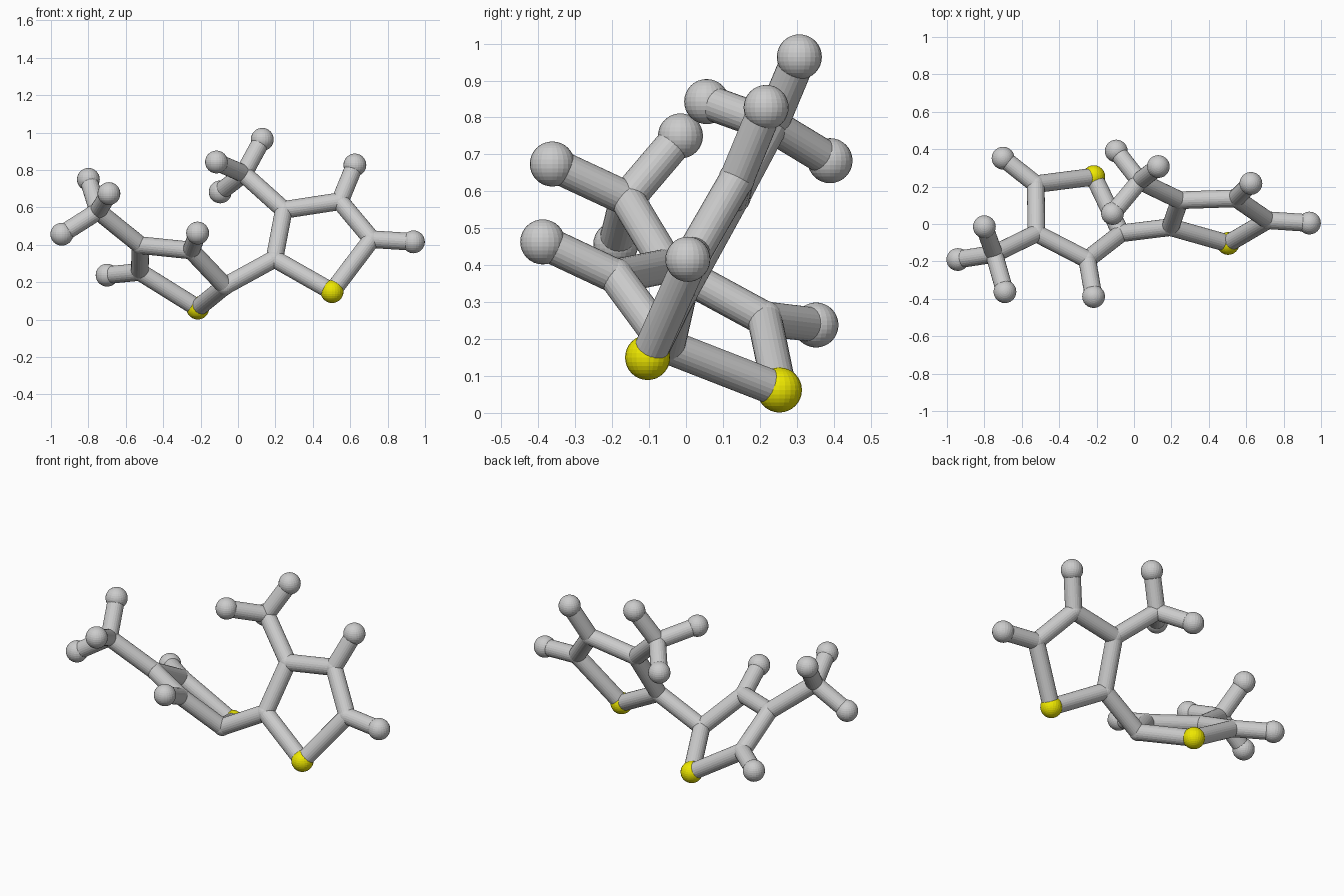
import bpy
from mathutils import Vector

if "Cube" in bpy.data.objects:
    bpy.data.objects.remove(bpy.data.objects["Cube"])

BALL, JOINT, ROD = 0.061, 0.049, 0.047

# Joint positions: two five-sided rings, each with a three-pronged branch
P = {
    "S1": (-.215, .253, .062), "A1": (-.07, -.05, .18), "B1": (-.25, -.19, .37),
    "C1": (-.522, -.05, .398), "D1": (-.525, .213, .255), "M1": (-.748, -.16, .58),
    "HB1": (-.216, -.388, .463), "HD1": (-.70, .352, .238),
    "HM1a": (-.80, -.015, .75), "HM1b": (-.942, -.19, .457), "HM1c": (-.69, -.362, .674),
    "S2": (.503, -.104, .15), "A2": (.195, -.017, .325), "B2": (.245, .127, .587),
    "C2": (.545, .137, .633), "D2": (.715, .02, .43), "M2": (.03, .23, .78),
    "HC2": (.625, .217, .827), "HD2": (.938, .005, .416),
    "HM2a": (.13, .307, .964), "HM2b": (-.115, .056, .843), "HM2c": (-.095, .39, .683),
}
RODS = """S1-A1 A1-B1 B1-C1 C1-D1 D1-S1 C1-M1 B1-HB1 D1-HD1 M1-HM1a M1-HM1b M1-HM1c
A1-A2 S2-A2 A2-B2 B2-C2 C2-D2 D2-S2 B2-M2 C2-HC2 D2-HD2 M2-HM2a M2-HM2b M2-HM2c""".split()

yellow = bpy.data.materials.new("yellow")
yellow.diffuse_color = (0.85, 0.8, 0.0, 1)
yellow.use_nodes = True
yellow.node_tree.nodes["Principled BSDF"].inputs["Base Color"].default_value = yellow.diffuse_color


def ball(key, pos):
    is_joint = key[0] in "ABCDM"
    bpy.ops.mesh.primitive_uv_sphere_add(
        segments=24, ring_count=16, radius=JOINT if is_joint else BALL, location=pos)
    ob = bpy.context.object
    ob.name = "joint" if is_joint else "end_ball"
    if key[0] == "S":
        ob.name = "yellow_ball"
        ob.data.materials.append(yellow)


def rod(a, b):
    a, b = Vector(a), Vector(b)
    bpy.ops.mesh.primitive_cylinder_add(
        vertices=24, radius=ROD, depth=(b - a).length, location=(a + b) / 2)
    ob = bpy.context.object
    ob.name = "rod"
    ob.rotation_euler = (b - a).to_track_quat("Z", "Y").to_euler()


# Balls at the tips and ring corners
for key, pos in P.items():
    ball(key, pos)

# Connecting rods
for pair in RODS:
    start, end = pair.split("-")
    rod(P[start], P[end])
